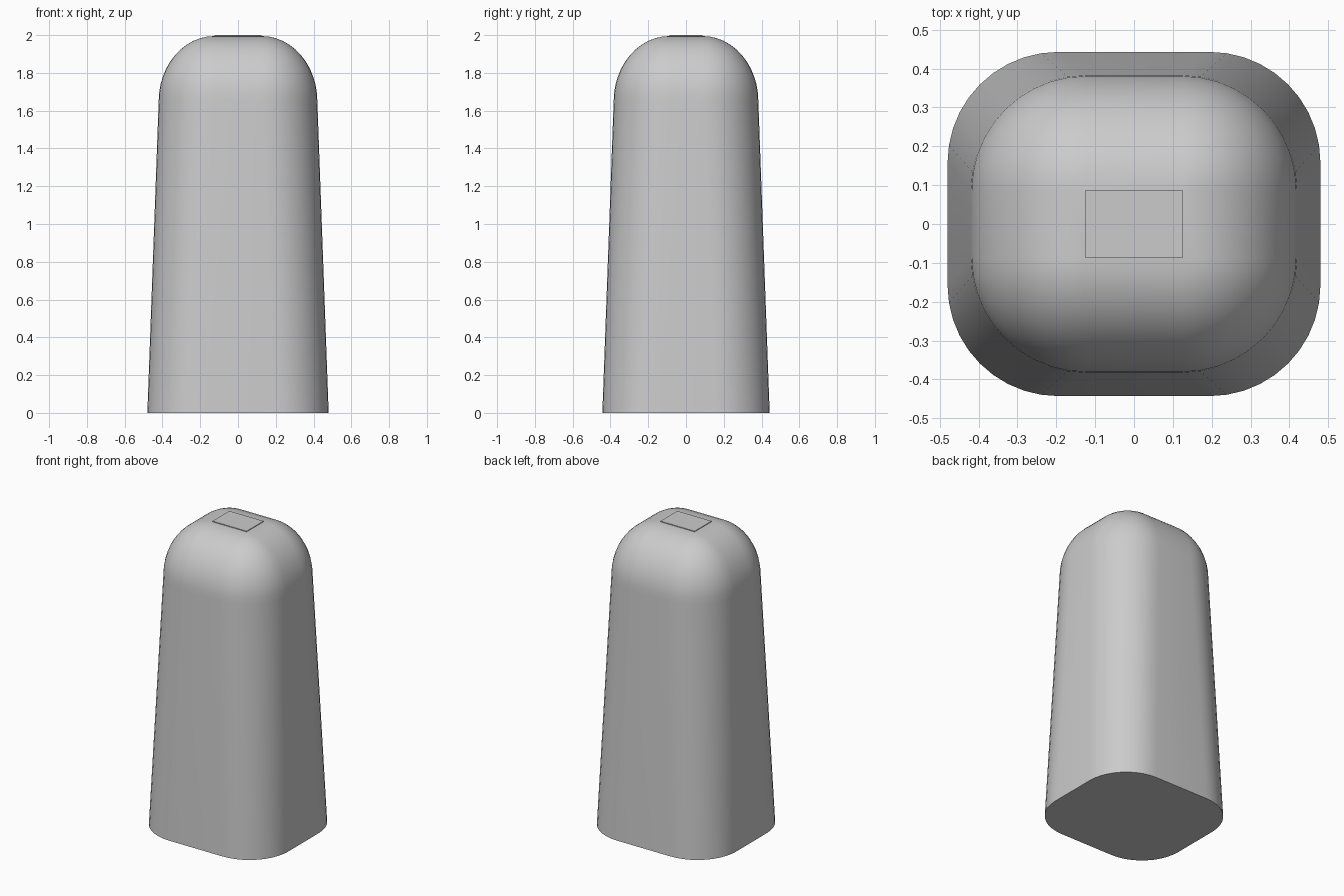
import bpy, bmesh
from math import sin, cos, pi

if "Cube" in bpy.data.objects:
    bpy.data.objects.remove(bpy.data.objects["Cube"])

SEG = 10      # segments per rounded corner
RINGS = 12    # rings in the dome


def outline(cx, cy, r):
    """Rounded rectangle: core half-sizes cx, cy grown by radius r."""
    pts = []
    for q, (sx, sy) in enumerate([(1, 1), (-1, 1), (-1, -1), (1, -1)]):
        for i in range(SEG + 1):
            a = (q + i / SEG) * pi / 2
            pts.append((sx * cx + r * cos(a), sy * cy + r * sin(a)))
    return pts


# Levels: base, shoulder and dome rings, then a thin raised cap
levels = [(0.195, 0.158, 0.285, 0.0)]
for k in range(RINGS):
    t = k / RINGS * pi / 2
    levels.append((0.125, 0.088, 0.295 * cos(t), 1.65 + 0.345 * sin(t)))
levels.append((0.125, 0.088, 0.0, 1.995))
levels.append((0.125, 0.088, 0.0, 2.0))

bm = bmesh.new()
rings = [[bm.verts.new((x, y, z)) for x, y in outline(cx, cy, r)]
         for cx, cy, r, z in levels]
n = len(rings[0])
for low, high in zip(rings, rings[1:]):
    for i in range(n):
        j = (i + 1) % n
        bm.faces.new((low[i], low[j], high[j], high[i]))
bm.faces.new(rings[0][::-1])
bm.faces.new(rings[-1])
bmesh.ops.remove_doubles(bm, verts=bm.verts, dist=0.0005)
bmesh.ops.recalc_face_normals(bm, faces=bm.faces)

mesh = bpy.data.meshes.new("rounded_pillar")
bm.to_mesh(mesh)
bm.free()
pillar = bpy.data.objects.new("rounded_pillar", mesh)
bpy.context.collection.objects.link(pillar)
bpy.context.view_layer.objects.active = pillar
pillar.select_set(True)
bpy.ops.object.shade_smooth_by_angle(angle=0.52)
